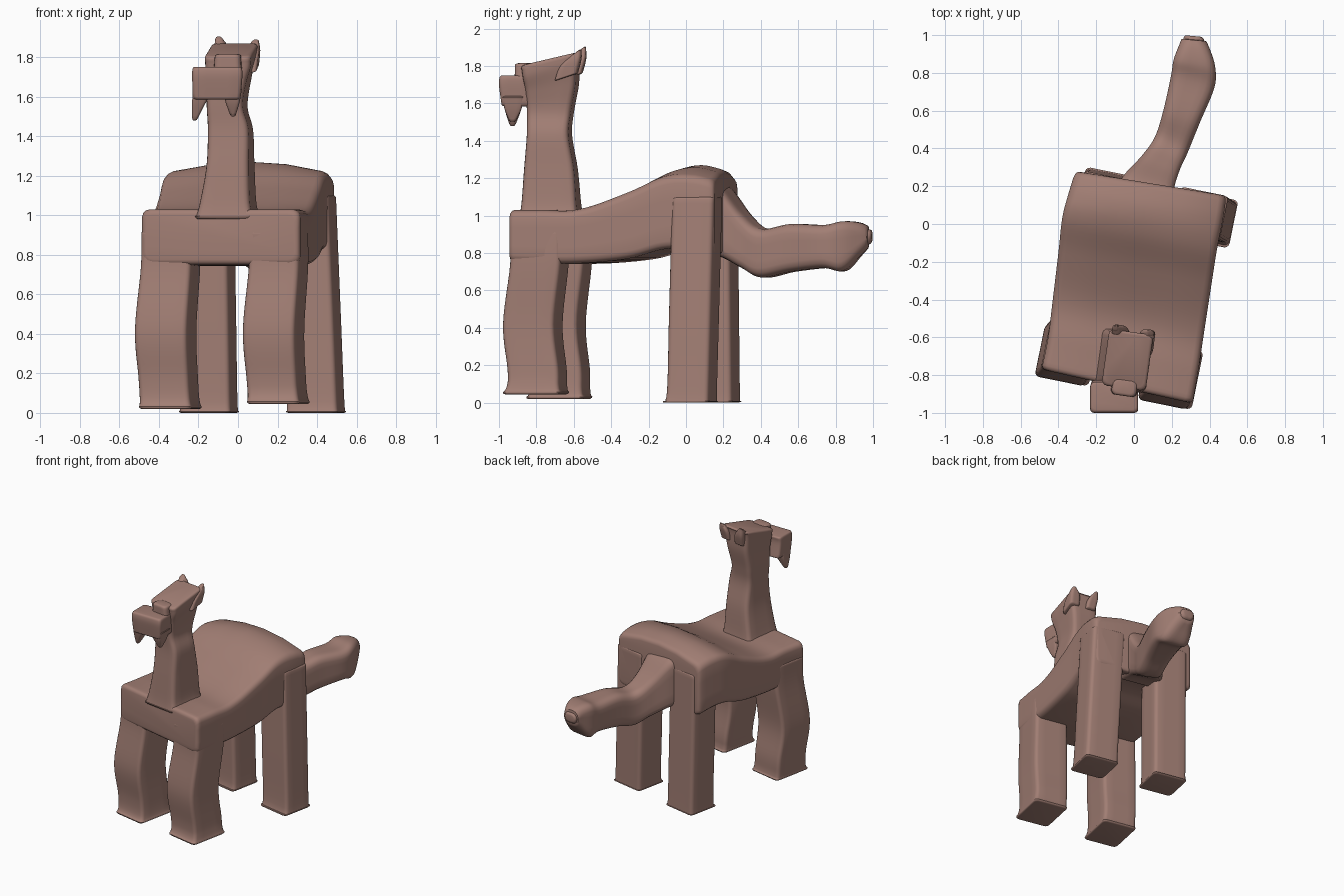
import bpy, bmesh, math
from mathutils import Vector

if "Cube" in bpy.data.objects:
    bpy.data.objects.remove(bpy.data.objects["Cube"])

clay = bpy.data.materials.new("dusty_brown")
clay.diffuse_color = (0.36, 0.21, 0.175, 1)
clay.use_nodes = True
clay.node_tree.nodes["Principled BSDF"].inputs["Base Color"].default_value = clay.diffuse_color
YAW = math.radians(-11.5)


def span(left, right, z0, z1):
    """Upright section between two plan points, from height z0 to z1."""
    l, r = Vector((*left, 0)), Vector((*right, 0))
    return (l + r) / 2 + Vector((0, 0, (z0 + z1) / 2)), (r - l) / 2, Vector((0, 0, (z1 - z0) / 2))


def level(x, y, z, hw, hd, yaw=YAW, tilt=0.0):
    """Flat section at height z; tilt lifts its back edge."""
    c, s = math.cos(yaw), math.sin(yaw)
    return Vector((x, y, z)), Vector((c, s, 0)) * hw, Vector((-s * hd, c * hd, tilt))


def ring(c, u, v, r, crown):
    hu, hv = u.length, v.length
    r = min(r, 0.9 * hu, 0.9 * hv)
    pts = []
    corners = [(1, 1), (-1, 1), (-1, -1), (1, -1)]
    for i, (sx, sy) in enumerate(corners):
        for k in range(4):
            a = math.pi / 2 * (i + k / 3)
            pts.append((sx * (hu - r) + r * math.cos(a), sy * (hv - r) + r * math.sin(a)))
        nx, ny = corners[(i + 1) % 4]
        end = math.pi / 2 * (i + 1)
        p = pts[-1]
        q = (nx * (hu - r) + r * math.cos(end), ny * (hv - r) + r * math.sin(end))
        pts += [(p[0] + (q[0] - p[0]) * t, p[1] + (q[1] - p[1]) * t) for t in (0.25, 0.5, 0.75)]
    out = []
    for a, b in pts:
        drop = crown * (a / hu) ** 2 if b > 0 else 0
        out.append(c + u * (a / hu) + v * ((b - drop) / hv))
    return out


def spline(a, b, c, d, t):
    return (b * 2 + (c - a) * t + (a * 2 - b * 5 + c * 4 - d) * t * t
            + (b * 3 - a - c * 3 + d) * t ** 3) * 0.5


def loft(name, secs, r=0.025, e=0.02, crown=None):
    """Smooth rounded-box loft through sections, with rounded ends."""
    crown = crown or [0] * len(secs)
    n, dense = len(secs), []
    for i in range(n - 1):
        idx = [max(i - 1, 0), i, i + 1, min(i + 2, n - 1)]
        for k in range(6 if i < n - 2 else 7):
            t = k / 6
            s = [spline(*[secs[j][m] for j in idx], t) for m in range(3)]
            dense.append((*s, crown[i] * (1 - t) + crown[i + 1] * t))
    first, last = dense[0], dense[-1]
    body = [s for s in dense if min((s[0] - first[0]).length, (s[0] - last[0]).length) > e]

    def rounded(s, inner):
        d = (s[0] - inner[0]).normalized()
        out = []
        for k in range(4):
            a = math.pi / 2 * k / 3
            cut = e * (1 - math.cos(a))
            ku, kv = [max(0.05, 1 - cut / w.length) for w in s[1:3]]
            out.append((s[0] - d * e * (1 - math.sin(a)), s[1] * ku, s[2] * kv, s[3]))
        return out
    full = rounded(first, body[0])[::-1] + body + rounded(last, body[-1])
    bm = bmesh.new()
    rows = [[bm.verts.new(p) for p in ring(c, u, v, r, cr)] for c, u, v, cr in full]
    m = len(rows[0])
    for p, q in zip(rows, rows[1:]):
        for i in range(m):
            bm.faces.new((p[i], p[(i + 1) % m], q[(i + 1) % m], q[i]))
    bm.faces.new(rows[0])
    bm.faces.new(rows[-1])
    bmesh.ops.recalc_face_normals(bm, faces=bm.faces)
    me = bpy.data.meshes.new(name)
    bm.to_mesh(me)
    bm.free()
    me.materials.append(clay)
    ob = bpy.data.objects.new(name, me)
    bpy.context.collection.objects.link(ob)
    bpy.context.view_layer.objects.active = ob
    ob.select_set(True)
    bpy.ops.object.shade_smooth_by_angle(angle=math.radians(40))
    ob.select_set(False)
    return ob


# Torso: flat shoulders rising to a humped rump
loft("torso", [
    span((-.49, -.77), (.31, -.95), .75, 1.03),
    span((-.455, -.60), (.34, -.78), .745, 1.03),
    span((-.43, -.40), (.37, -.58), .745, 1.035),
    span((-.40, -.15), (.41, -.32), .77, 1.14),
    span((-.38, .03), (.44, -.13), .82, 1.24),
    span((-.35, .15), (.47, .02), .82, 1.27),
    span((-.31, .28), (.49, .15), .79, 1.24),
], r=0.04, e=0.025, crown=[0, 0, 0, .02, .04, .06, .06])

# Front legs: bowed forward, with flared toes
for name, x, y, z in (("front_left_leg", -.341, -.66, .02), ("front_right_leg", .205, -.784, .045)):
    loft(name, [
        level(x, y, .92, .128, .138),
        level(x, y, .74, .13, .138),
        level(x - .025, y - .035, .42, .135, .14),
        level(x - .012, y - .012, .18, .13, .14),
        level(x - .005, y - .012, z + .05, .13, .142),
        level(x, y - .02, z, .135, .158),
    ], e=0.012)

# Rear legs: straight, the right one leaning outwards
for name, top, foot in (("rear_left_leg", (-.165, .143), (-.147, .155)),
                        ("rear_right_leg", (.35, .06), (.395, .03))):
    t, f = Vector(top), Vector(foot)
    loft(name, [level(*t.lerp(f, k), 1.1 * (1 - k), .13, .115) for k in (0, .3, .6, .95)]
         + [level(f.x, f.y - .012, 0, .135, .128)], e=0.012)

# Tail: thick root curving back to a blunt tip
loft("tail", [
    span((-.13, .12), (.22, .05), .80, 1.2),
    span((-.06, .25), (.21, .17), .78, 1.15),
    span((.04, .36), (.24, .28), .72, 1.01),
    span((.11, .46), (.285, .38), .67, .93),
    span((.155, .60), (.35, .54), .70, .955),
    span((.195, .78), (.425, .72), .72, .95),
    span((.21, .87), (.43, .83), .705, .97),
    span((.24, .95), (.40, .93), .79, .96),
    span((.26, 1.0), (.37, .99), .85, .93),
], r=0.05)

# Neck and head: one column, waisted, with a sloping crown
N = math.radians(-8)
loft("neck_and_head", [
    level(-.05, -.72, .98, .15, .16, N),
    level(-.05, -.72, 1.06, .128, .148, N),
    level(-.038, -.722, 1.25, .108, .134, N),
    level(-.038, -.73, 1.43, .104, .112, N),
    level(-.055, -.725, 1.55, .092, .118, N),
    level(-.045, -.715, 1.68, .10, .134, N, .02),
    level(-.035, -.72, 1.78, .115, .142, N, .04),
    level(-.035, -.72, 1.838, .118, .15, N, .035),
], r=0.03, e=0.015)

# Ears: pointed, leaning back
for name, x, y, z in (("left_ear", -.10, -.535, 1.91), ("right_ear", .09, -.56, 1.895)):
    s = 1 if x > 0 else -1
    loft(name, [
        level(x - .03 * s, y - .08, 1.74, .04, .06, N, .02),
        level(x - .02 * s, y - .055, 1.82, .038, .055, N, .02),
        level(x, y - .015, z - .012, .015, .015, N, .01),
    ], r=0.02, e=0.008)

# Brow and snout
loft("brow", [level(-.05, -.865, 1.73, .07, .045, N), level(-.05, -.865, 1.815, .065, .045, N)], e=0.015)
loft("snout", [
    level(-.105, -.915, 1.75, .125, .08, 0),
    level(-.105, -.92, 1.70, .127, .08, 0),
    level(-.108, -.905, 1.585, .12, .08, 0),
], r=0.02, e=0.012)

# Jaw tips hanging below the snout
for name, x, tip, z in (("left_jaw_tip", -.175, -.22, 1.48), ("right_jaw_tip", -.03, -.025, 1.50)):
    loft(name, [
        level(x, -.925, 1.64, .05, .058, 0),
        level((x + tip) / 2, -.925, 1.57, .035, .045, 0),
        level(tip, -.928, z, .012, .014, 0),
    ], r=0.012, e=0.006)
